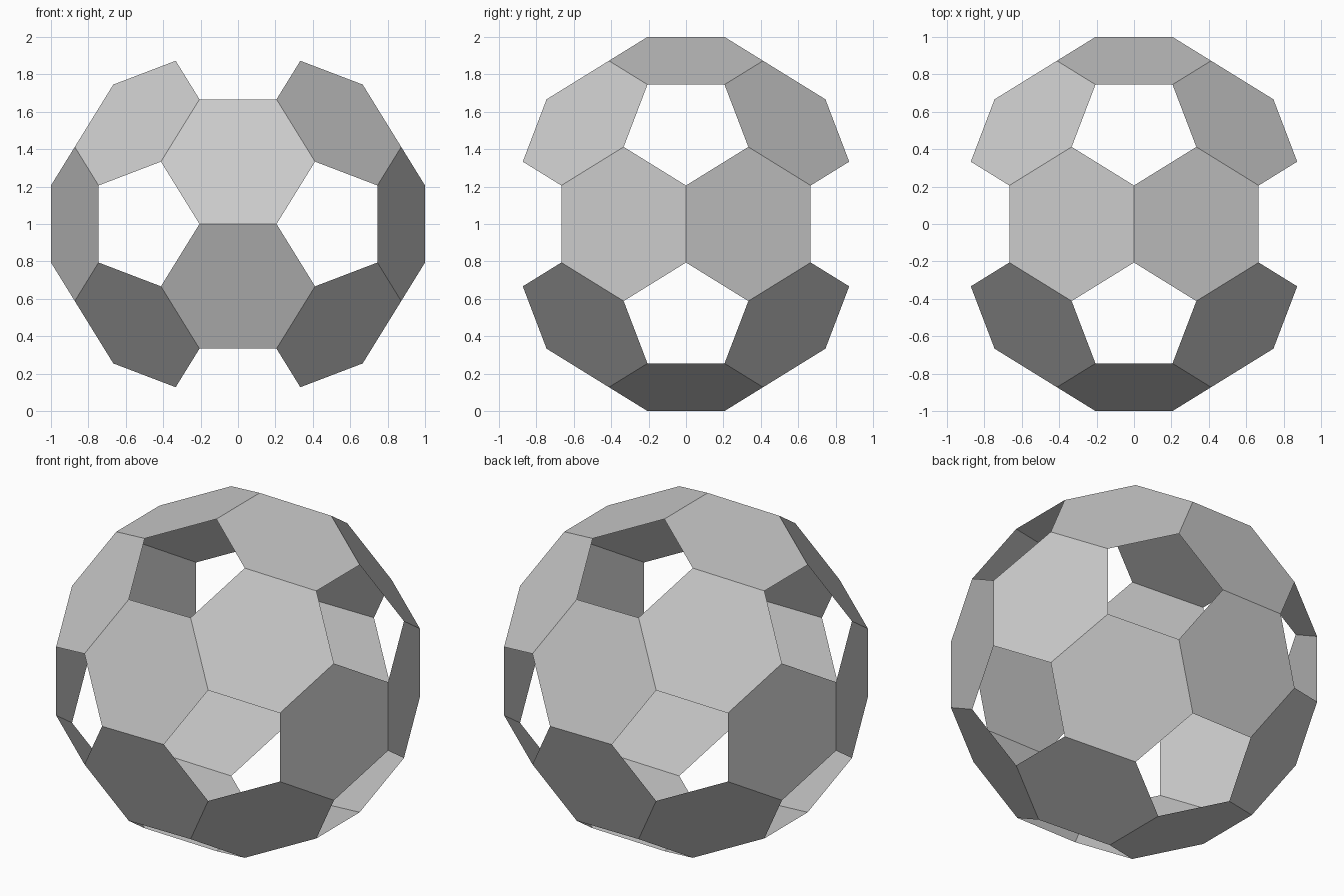
import bpy
import bmesh
from math import sqrt
from mathutils import Vector

cube = bpy.data.objects.get("Cube")
if cube:
    bpy.data.objects.remove(cube, do_unlink=True)

# Plain grey material
grey = bpy.data.materials.new("light_grey")
grey.use_nodes = True
colour = (0.6, 0.6, 0.6, 1)
grey.diffuse_color = colour
grey.node_tree.nodes["Principled BSDF"].inputs["Base Color"].default_value = colour

# Guide icosahedron: corners of three crossed golden rectangles
short = (sqrt(5) - 1) / 2
guide = bmesh.new()
for i in (-1, 1):
    for j in (-short, short):
        for corner in ((0, j, i), (i, 0, j), (j, i, 0)):
            guide.verts.new(corner)
bmesh.ops.convex_hull(guide, input=guide.verts[:])

# Cut each triangle's corners off at a third of its edges, leaving a hexagon;
# the pentagons between them stay open
shell = bmesh.new()
for tri in guide.faces:
    points = [v.co for v in tri.verts]
    ring = []
    for k in range(3):
        a, b = points[k], points[(k + 1) % 3]
        ring += [a.lerp(b, 1 / 3), a.lerp(b, 2 / 3)]
    face = shell.faces.new([shell.verts.new(p + Vector((0, 0, 1))) for p in ring])
    face.normal_update()
    if face.normal.dot(sum(points, Vector())) < 0:
        face.normal_flip()
bmesh.ops.remove_doubles(shell, verts=shell.verts[:], dist=0.001)

mesh = bpy.data.meshes.new("hexagon_shell")
shell.to_mesh(mesh)
mesh.materials.append(grey)
guide.free()
shell.free()
ball = bpy.data.objects.new("hexagon_shell", mesh)
bpy.context.collection.objects.link(ball)
